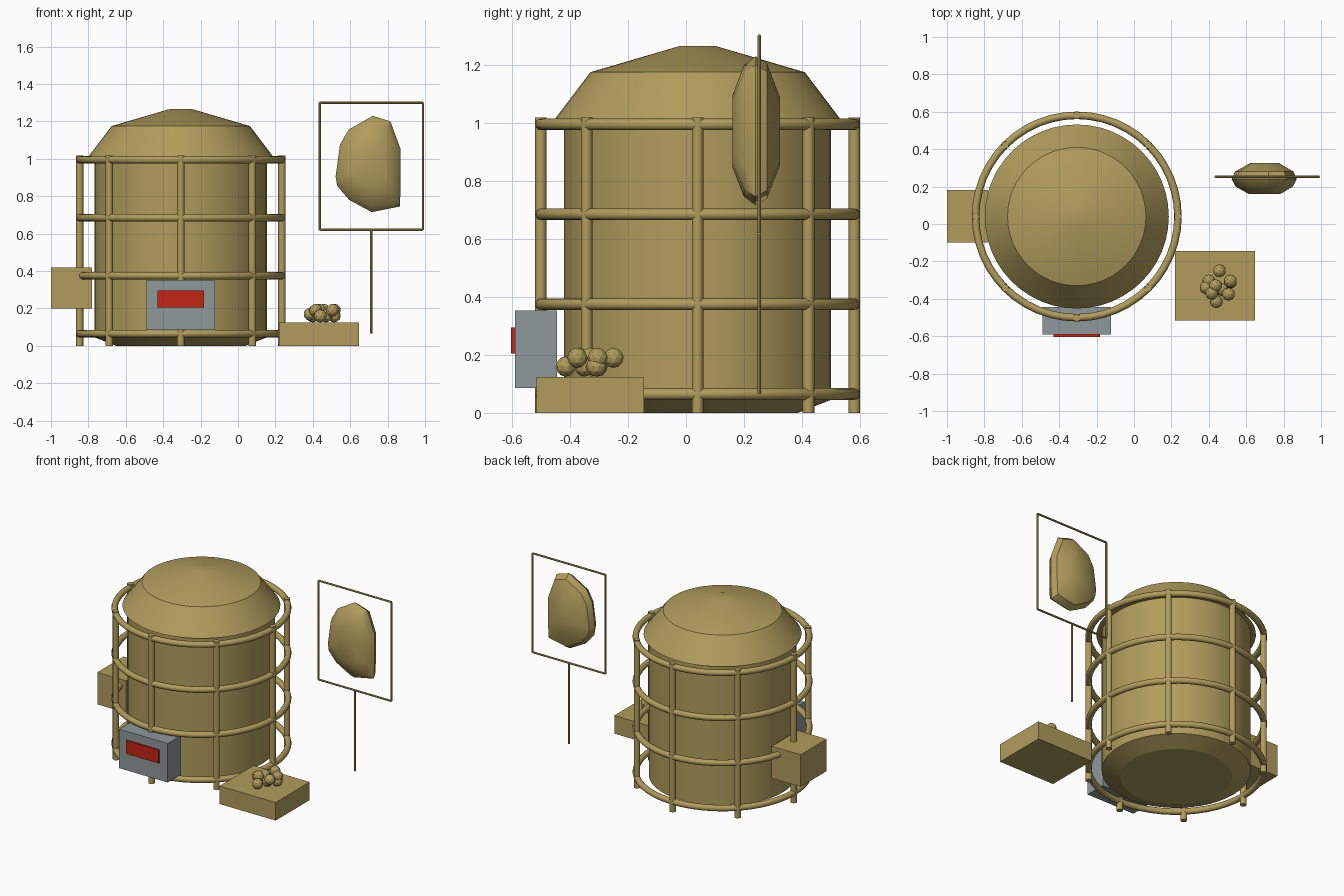
import bpy, bmesh, math
from mathutils import Vector

if "Cube" in bpy.data.objects:
    bpy.data.objects.remove(bpy.data.objects["Cube"])


def mat(name, col):
    m = bpy.data.materials.new(name)
    m.diffuse_color = (*col, 1)
    m.use_nodes = True
    m.node_tree.nodes["Principled BSDF"].inputs["Base Color"].default_value = m.diffuse_color
    return m


BRASS = mat("brass", (0.44, 0.335, 0.108))
GREY = mat("panel grey", (0.275, 0.315, 0.32))
RED = mat("display red", (0.55, 0.018, 0.007))
CX, CY = -0.306, 0.04   # vessel axis


def finish(ob, name, m, smooth=None):
    ob.name = name
    ob.data.materials.clear()
    ob.data.materials.append(m)
    if smooth:
        bpy.ops.object.select_all(action='DESELECT')
        ob.select_set(True)
        bpy.context.view_layer.objects.active = ob
        bpy.ops.object.shade_smooth_by_angle(angle=math.radians(smooth))
    return ob


def from_bm(bm, name, m, smooth=None):
    bmesh.ops.recalc_face_normals(bm, faces=bm.faces)
    me = bpy.data.meshes.new(name)
    bm.to_mesh(me)
    bm.free()
    ob = bpy.data.objects.new(name, me)
    bpy.context.collection.objects.link(ob)
    return finish(ob, name, m, smooth)


def box(name, lo, hi, m):
    bm = bmesh.new()
    bmesh.ops.create_cube(bm, size=1)
    for v in bm.verts:
        v.co = Vector([(a + b) / 2 + c * (b - a) for a, b, c in zip(lo, hi, v.co)])
    return from_bm(bm, name, m)


def rod(name, a, b, r, m, sides=12):
    a, b = Vector(a), Vector(b)
    bpy.ops.mesh.primitive_cylinder_add(vertices=sides, radius=r, depth=(b - a).length,
                                        location=(a + b) / 2)
    ob = bpy.context.object
    ob.rotation_euler = (b - a).to_track_quat('Z', 'Y').to_euler()
    return finish(ob, name, m, 40)


def lathe(name, profile, m, n=48, smooth=20):
    bm = bmesh.new()
    rings = [[bm.verts.new((CX + r * math.cos(2 * math.pi * i / n),
                            CY + r * math.sin(2 * math.pi * i / n), z)) for i in range(n)]
             for r, z in profile]
    for a, b in zip(rings, rings[1:]):
        for i in range(n):
            j = (i + 1) % n
            bm.faces.new((a[i], a[j], b[j], b[i]))
    bm.faces.new(rings[0])
    bm.faces.new(rings[-1])
    return from_bm(bm, name, m, smooth)


# vessel body and domed lid
lathe("tank", [(0.345, 0.0), (0.46, 0.045), (0.46, 1.014)], BRASS)
lathe("lid", [(0.492, 1.014), (0.37, 1.175), (0.06, 1.266)], BRASS)

# cage of hoops and posts
for i in range(4):
    bpy.ops.mesh.primitive_torus_add(major_radius=0.541, minor_radius=0.02, major_segments=48,
                                     minor_segments=12, location=(CX, CY, 0.065 + 0.31 * i))
    finish(bpy.context.object, f"cage_hoop_{i}", BRASS, 40)
for i in range(8):
    a = i * math.pi / 4
    x, y = CX + 0.541 * math.cos(a), CY + 0.541 * math.sin(a)
    rod(f"cage_post_{i}", (x, y, 0), (x, y, 1.018), 0.02, BRASS)

# control panel, side box, tray
box("control_panel", (-0.49, -0.59, 0.085), (-0.122, -0.445, 0.353), GREY)
box("display", (-0.43, -0.603, 0.205), (-0.182, -0.588, 0.295), RED)
box("side_box", (-1.0, -0.1, 0.2), (-0.78, 0.183, 0.42), BRASS)
box("tray", (0.22, -0.515, 0), (0.647, -0.145, 0.124), BRASS)

# pile of pellets on the tray
pellets = [(0.457, -0.25, 0.19), (0.515, -0.305, 0.19), (0.40, -0.305, 0.16), (0.385, -0.34, 0.17),
           (0.435, -0.33, 0.19), (0.505, -0.375, 0.19), (0.415, -0.37, 0.19), (0.44, -0.415, 0.16),
           (0.47, -0.35, 0.16), (0.515, -0.31, 0.16)]
for i, p in enumerate(pellets):
    bpy.ops.mesh.primitive_ico_sphere_add(subdivisions=2, radius=0.035, location=p)
    finish(bpy.context.object, f"pellet_{i}", BRASS)

# sign frame on a thin stand
x0, x1, z0, z1, fy = 0.436, 0.989, 0.62, 1.3, 0.253
corners = [(x0, fy, z0), (x1, fy, z0), (x1, fy, z1), (x0, fy, z1)]
for i in range(4):
    rod(f"frame_bar_{i}", corners[i], corners[(i + 1) % 4], 0.0065, BRASS, 8)
rod("frame_stand", (0.712, fy, 0.065), (0.712, fy, 0.62), 0.006, BRASS, 8)

# rough stone in the frame: hull of scaled outlines
outline = [(0.72, 1.23), (0.815, 1.2), (0.87, 1.05), (0.87, 0.85), (0.865, 0.745), (0.715, 0.715),
           (0.595, 0.78), (0.53, 0.855), (0.522, 0.905), (0.545, 1.075), (0.59, 1.155)]
bm = bmesh.new()
for y, s in [(0.16, 0.48), (0.2, 0.88), (0.24, 1.0), (0.28, 0.9), (0.325, 0.45)]:
    for x, z in outline:
        bm.verts.new((0.70 + (x - 0.70) * s, y, 0.97 + (z - 0.97) * s))
res = bmesh.ops.convex_hull(bm, input=bm.verts)
loose = [v for v in bm.verts if not v.link_faces]
bmesh.ops.delete(bm, geom=loose, context='VERTS')
from_bm(bm, "stone", BRASS, 35)
